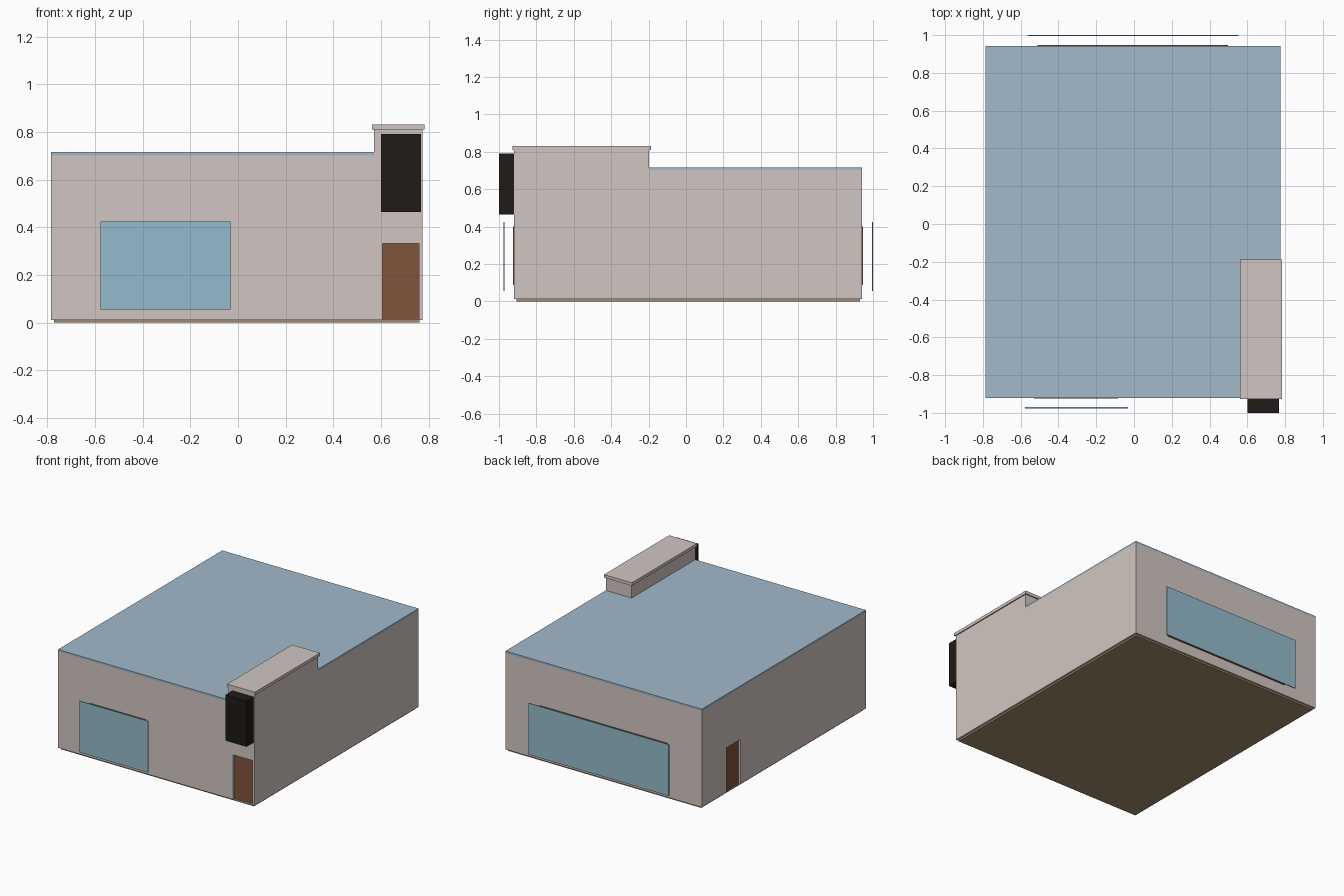
import bpy, bmesh

if "Cube" in bpy.data.objects:
    bpy.data.objects.remove(bpy.data.objects["Cube"])


def material(name, rgb):
    m = bpy.data.materials.new(name)
    m.diffuse_color = (*rgb, 1)
    m.use_nodes = True
    m.node_tree.nodes["Principled BSDF"].inputs["Base Color"].default_value = m.diffuse_color
    return m


WALL = material("plaster", (0.64, 0.565, 0.54))
ROOF = material("roof_blue", (0.36, 0.49, 0.60))
GLASS = material("glass", (0.30, 0.50, 0.60))
WOOD = material("brown_wood", (0.216, 0.09, 0.045))
DARK = material("black", (0.013, 0.011, 0.009))
BASE = material("tan_base", (0.36, 0.27, 0.15))


def prism(name, outline, z0, z1, mat=None):
    """Extrude an xy outline from z0 to z1."""
    bm = bmesh.new()
    face = bm.faces.new([bm.verts.new((x, y, z0)) for x, y in outline])
    top = bmesh.ops.extrude_face_region(bm, geom=[face])["geom"]
    for v in top:
        if isinstance(v, bmesh.types.BMVert):
            v.co.z = z1
    bmesh.ops.recalc_face_normals(bm, faces=bm.faces)
    mesh = bpy.data.meshes.new(name)
    bm.to_mesh(mesh)
    bm.free()
    ob = bpy.data.objects.new(name, mesh)
    bpy.context.collection.objects.link(ob)
    if mat:
        mesh.materials.append(mat)
    return ob


def box(name, x0, x1, y0, y1, z0, z1, mat=None):
    return prism(name, [(x0, y0), (x1, y0), (x1, y1), (x0, y1)], z0, z1, mat)


L, R, F, B = -0.785, 0.775, -0.92, 0.942   # wall planes
TX, TY = 0.57, -0.197                      # inner corner of the raised tower

# Base and walls
box("base_slab", -0.772, 0.762, -0.907, 0.93, 0, 0.012, BASE)
walls = box("walls", L, R, F, B, 0.012, 0.702, WALL)

# Roof slab, notched around the tower
prism("roof", [(L, F), (TX, F), (TX, TY), (R, TY), (R, B), (L, B)],
      0.702, 0.717, ROOF)

# Raised corner tower with overhanging cap
box("tower", TX, R, F, TY, 0.702, 0.81, WALL)
box("tower_cap", 0.562, 0.783, -0.927, -0.188, 0.81, 0.832, WALL)

# Hanging sign box
box("sign_box", 0.60, 0.768, -1.0, F, 0.464, 0.792, DARK)

# Recessed doors: cut openings, then a leaf behind the wall plane
DEPTH, DOOR_TOP = 0.02, 0.333
openings = {
    "front_door": (0.606, 0.76, F, F + DEPTH, 0, -1),
    "side_door": (L, L + DEPTH, 0.505, 0.66, -1, 0),
}
for name, (x0, x1, y0, y1, dx, dy) in openings.items():
    e = 0.02
    cutter = box(name + "_cutter", x0 + min(dx, 0) * e, x1,
                 y0 + min(dy, 0) * e, y1, 0.0, DOOR_TOP)
    cutter.hide_render = True
    cutter.display_type = 'WIRE'
    mod = walls.modifiers.new(name + "_opening", 'BOOLEAN')
    mod.operation, mod.object, mod.solver = 'DIFFERENCE', cutter, 'EXACT'
    # Leaf fills the back part of the opening
    lx0 = x0 + (0.014 if dx else 0)
    ly0 = y0 + (0.014 if dy else 0)
    box(name, lx0, x1, ly0, y1, 0.012, DOOR_TOP, WOOD)

# Window panes standing off the wall, with brown panels behind
box("front_window", -0.577, -0.032, -0.976, -0.97, 0.056, 0.425, GLASS)
box("front_window_panel", -0.53, -0.085, F - 0.005, F, 0.088, 0.40, WOOD)
box("back_window", -0.563, 0.552, 0.994, 1.0, 0.056, 0.425, GLASS)
box("back_window_panel", -0.512, 0.498, B, B + 0.005, 0.088, 0.40, WOOD)
